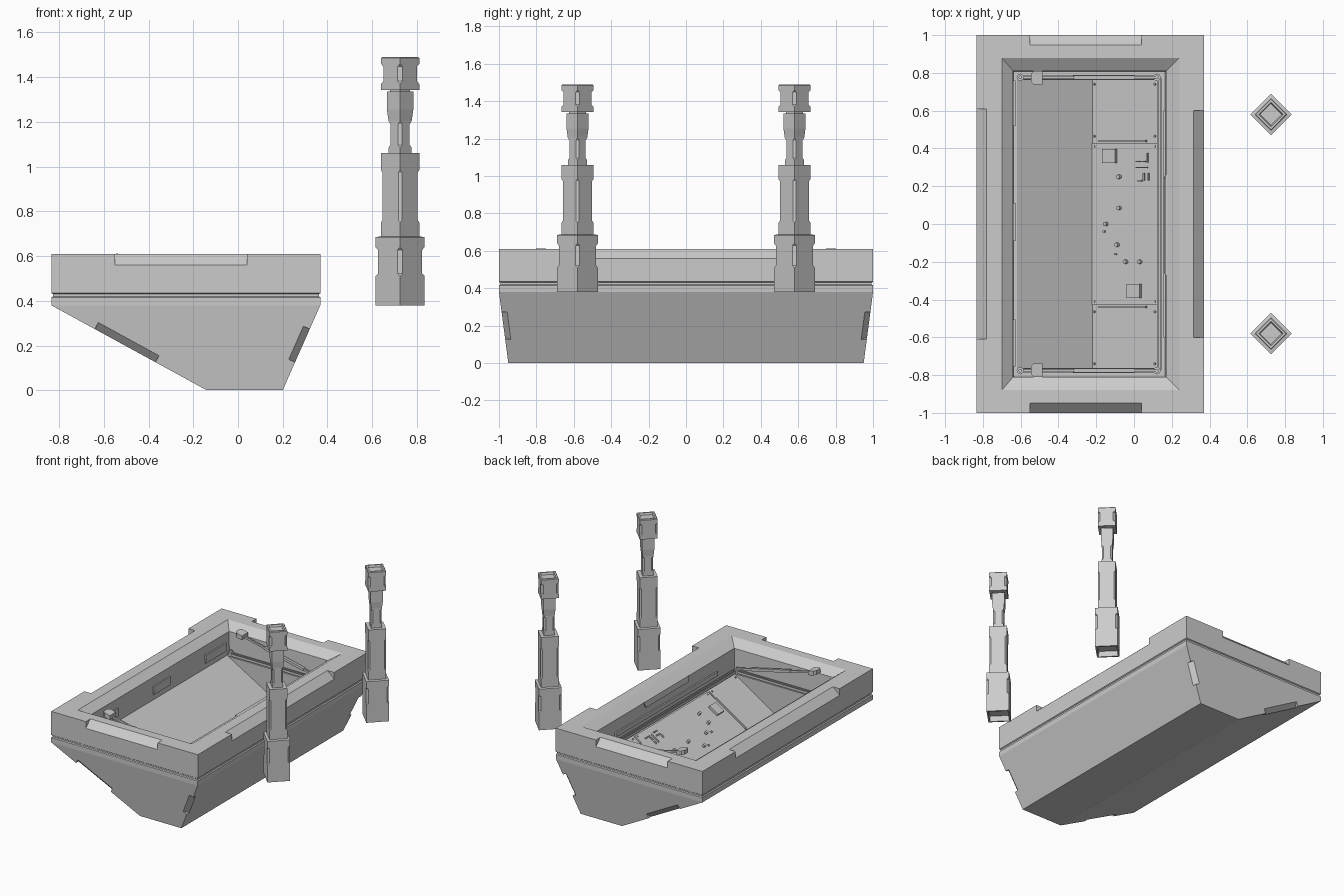
import bpy, bmesh, math
from mathutils import Vector, Matrix

if "Cube" in bpy.data.objects:
    bpy.data.objects.remove(bpy.data.objects["Cube"])


def finish(bm, name):
    bmesh.ops.remove_doubles(bm, verts=bm.verts, dist=0.0004)
    bmesh.ops.recalc_face_normals(bm, faces=bm.faces)
    me = bpy.data.meshes.new(name)
    bm.to_mesh(me)
    bm.free()
    ob = bpy.data.objects.new(name, me)
    bpy.context.collection.objects.link(ob)
    return ob


def loft(bm, rings, cap_end=True):
    loops = [[bm.verts.new(p) for p in r] for r in rings]
    for a, b in zip(loops, loops[1:]):
        for i in range(len(a)):
            j = (i + 1) % len(a)
            bm.faces.new((a[i], a[j], b[j], b[i]))
    bm.faces.new(loops[0])
    if cap_end:
        bm.faces.new(loops[-1])
    return loops


def add_box(bm, loc, size, mat=Matrix()):
    m = mat @ Matrix.Translation(loc) @ Matrix.Diagonal((*size, 1))
    bmesh.ops.create_cube(bm, size=1, matrix=m)


def add_cyl(bm, loc, r, h, mat=Matrix(), seg=12):
    bmesh.ops.create_cone(bm, cap_ends=True, segments=seg, radius1=r, radius2=r,
                          depth=h, matrix=mat @ Matrix.Translation(loc))


def add_bar(bm, p0, p1, w, h):
    p0, p1 = Vector(p0), Vector(p1)
    d = p1 - p0
    m = Matrix.Translation((p0 + p1) / 2) @ d.to_track_quat('X', 'Z').to_matrix().to_4x4()
    add_box(bm, (0, 0, 0), (d.length, w, h), m)


# Hull: tapered tub with a side groove, bevelled rim and a V-shaped floor
def rect(x0, x1, y, z):
    return [(x0, -y, z), (x1, -y, z), (x1, y, z), (x0, y, z)]


bm = bmesh.new()
loops = loft(bm, [
    rect(-0.14, 0.20, 0.95, 0), rect(-0.835, 0.368, 1.0, 0.38),
    rect(-0.835, 0.37, 1.0, 0.415), rect(-0.828, 0.363, 0.993, 0.42),
    rect(-0.828, 0.363, 0.993, 0.43), rect(-0.835, 0.37, 1.0, 0.435),
    rect(-0.835, 0.37, 1.0, 0.61), rect(-0.70, 0.24, 0.88, 0.61),
    rect(-0.64, 0.17, 0.81, 0.565), rect(-0.635, 0.165, 0.805, 0.40),
    rect(-0.62, 0.14, 0.77, 0.40)], cap_end=False)
a, b, c, d = loops[-1]
v0, v1 = bm.verts.new((-0.22, -0.77, 0.17)), bm.verts.new((-0.22, 0.77, 0.17))
for f in ((a, b, v0), (b, c, v1, v0), (c, d, v1), (d, a, v0, v1)):
    bm.faces.new(f)
hull = finish(bm, "hull")


# Chamfer notches cut into the rim and the lower corner edges
def notch(bm, p0, p1, a, b):
    a, b = Vector(a), Vector(b)
    ends = []
    for p in (Vector(p0), Vector(p1)):
        ends.append([p + a * 1.2 - b * 0.2, p + b * 1.2 - a * 0.2, p - (a + b) * 0.3])
    loft(bm, ends)


bm = bmesh.new()
down = (0, 0, -0.05)
notch(bm, (0.37, -0.6, 0.61), (0.37, 0.6, 0.61), (-0.055, 0, 0), down)
notch(bm, (-0.835, -0.61, 0.61), (-0.835, 0.61, 0.61), (0.055, 0, 0), down)
for s in (-1, 1):
    notch(bm, (-0.55, s, 0.61), (0.04, s, 0.61), (0, -0.053 * s, 0), down)
    for bot, top, inward in ((0.20, 0.368, (-0.027, 0, 0.012)),
                             (-0.14, -0.835, (0.014, 0, 0.026))):
        lo, hi = Vector((bot, 0.95 * s, 0)), Vector((top, s, 0.38))
        notch(bm, lo.lerp(hi, 0.33), lo.lerp(hi, 0.72), (0, -0.03 * s, 0), inward)
cutter = finish(bm, "notch_cutter")
cutter.hide_render = True
mod = hull.modifiers.new("notches", 'BOOLEAN')
mod.operation, mod.solver, mod.object = 'DIFFERENCE', 'EXACT', cutter
bpy.context.view_layer.update()
hull.data = bpy.data.meshes.new_from_object(
    hull.evaluated_get(bpy.context.evaluated_depsgraph_get()))
hull.modifiers.clear()
bpy.data.objects.remove(cutter)

# Instrument panels lying on the right slope of the floor (local x runs up the slope)
ang = math.atan2(0.23, 0.36)
slope = Matrix.Translation((-0.22, 0, 0.17)) @ Matrix.Rotation(-ang, 4, 'Y')
k = 1 / math.cos(ang)
bm = bmesh.new()
add_box(bm, (0.175 * k, 0, 0.004), (0.345 * k, 0.86, 0.012), slope)
for s in (-1, 1):
    add_box(bm, (0.175 * k, 0.60 * s, 0.002), (0.34 * k, 0.31, 0.008), slope)
    add_box(bm, (0.165 * k, 0.44 * s, 0.006), (0.25 * k, 0.01, 0.02), slope)
    for x in (0.015, 0.335):
        for y in (0.41, 0.465, 0.74):
            add_cyl(bm, (x * k, y * s, 0.009), 0.006, 0.012, slope, 8)
finish(bm, "floor_panels")

bm = bmesh.new()
for x, y in ((-0.12, 0.36), (0.01, -0.355)):
    add_box(bm, ((x + 0.22) * k, y, 0.018), (0.07 * k, 0.075, 0.02), slope)
for x, y in ((-0.07, 0.25), (-0.07, 0.085), (-0.14, 0), (-0.08, -0.11), (-0.035, -0.2), (0.04, -0.2)):
    add_cyl(bm, ((x + 0.22) * k, y, 0.018), 0.011, 0.022, slope)
for x, y, w, h in ((0.03, 0.33, 0.02, 0.006), (0.06, 0.33, 0.02, 0.006), (0.08, 0.35, 0.006, 0.05),
                   (0.05, 0.30, 0.06, 0.006), (0.04, 0.23, 0.02, 0.008), (0.06, 0.25, 0.006, 0.04),
                   (0.085, 0.25, 0.006, 0.04), (-0.15, -0.04, 0.01, 0.01), (-0.09, -0.16, 0.01, 0.01)):
    add_box(bm, ((x + 0.22) * k, y, 0.014), (w * k, h, 0.012), slope)
finish(bm, "floor_controls")

# Rail frame around the floor, with corner bosses
bm = bmesh.new()
for x in (0.125, 0.145):
    add_bar(bm, (x, -0.77, 0.42), (x, 0.77, 0.42), 0.008, 0.018)
for s in (-1, 1):
    for y in (0.765, 0.785):
        add_bar(bm, (-0.6, y * s, 0.42), (0.12, y * s, 0.42), 0.007, 0.018)
    for x in (-0.602, 0.122):
        add_cyl(bm, (x, 0.777 * s, 0.42), 0.019, 0.03)
        add_cyl(bm, (x, 0.777 * s, 0.44), 0.009, 0.015)
finish(bm, "rail_frame")

# Raised lifting arms with clamp heads
bm = bmesh.new()
for s in (-1, 1):
    y = 0.775 * s
    add_bar(bm, (0.12, y, 0.44), (-0.52, y, 0.585), 0.012, 0.014)
    add_bar(bm, (0.0, y, 0.467), (-0.32, y, 0.54), 0.02, 0.02)
    head = [(-0.545, -0.022), (-0.53, -0.036), (-0.485, -0.036),
            (-0.485, 0.036), (-0.53, 0.036), (-0.545, 0.022)]
    loft(bm, [[(px, y + py, z - (px + 0.52) * 0.22) for px, py in head] for z in (0.575, 0.607)])
finish(bm, "lifting_arms")

# Thin plates on the inner walls
bm = bmesh.new()
for y, w in ((0.64, 0.24), (0.01, 0.2), (-0.63, 0.25)):
    add_box(bm, (-0.634, y, 0.47), (0.012, w, 0.06), Matrix())
loft(bm, [[(x, -0.27, 0.57), (x - 0.008, -0.25, 0.53), (x - 0.008, 0.24, 0.53), (x, 0.26, 0.57)]
          for x in (0.165, 0.185)])
add_box(bm, (0.163, 0.0, 0.46), (0.012, 1.2, 0.03))
finish(bm, "wall_plates")


# Towers: stacked square blocks turned corner-on, with chamfered corner slots
def ring(x, y, z, r, t):
    e = r - t
    return [(x + px, y + py, z) for px, py in
            ((t, -e), (t, e), (e, t), (-e, t), (-t, e), (-t, -e), (-e, -t), (e, -t))]


def block(z0, z1, r, s0, s1, cut):
    return [(z0, r, r), (s0, r, r), (s0 + 0.012, r, r - cut),
            (s1 - 0.012, r, r - cut), (s1, r, r), (z1, r, r)]


profile = [(0.42, 0.09, 0.09), (0.38, 0.095, 0.095)]
profile += block(0.38, 0.685, 0.11, 0.51, 0.64, 0.011)
profile += block(0.688, 1.06, 0.086, 0.75, 0.985, 0.008)
profile += [(1.06, 0.052, 0.052), (1.085, 0.052, 0.052), (1.097, 0.052, 0.043),
            (1.19, 0.052, 0.043), (1.205, 0.052, 0.052), (1.255, 0.059, 0.059),
            (1.335, 0.059, 0.059), (1.335, 0.045, 0.045), (1.343, 0.045, 0.045)]
profile += block(1.343, 1.485, 0.086, 1.37, 1.46, 0.011)
profile += [(1.49, 0.08, 0.08), (1.49, 0.065, 0.065), (1.475, 0.058, 0.058)]
for side, y in (("front", -0.58), ("back", 0.58)):
    bm = bmesh.new()
    loft(bm, [ring(0.725, y, *p) for p in profile])
    finish(bm, side + "_tower")
